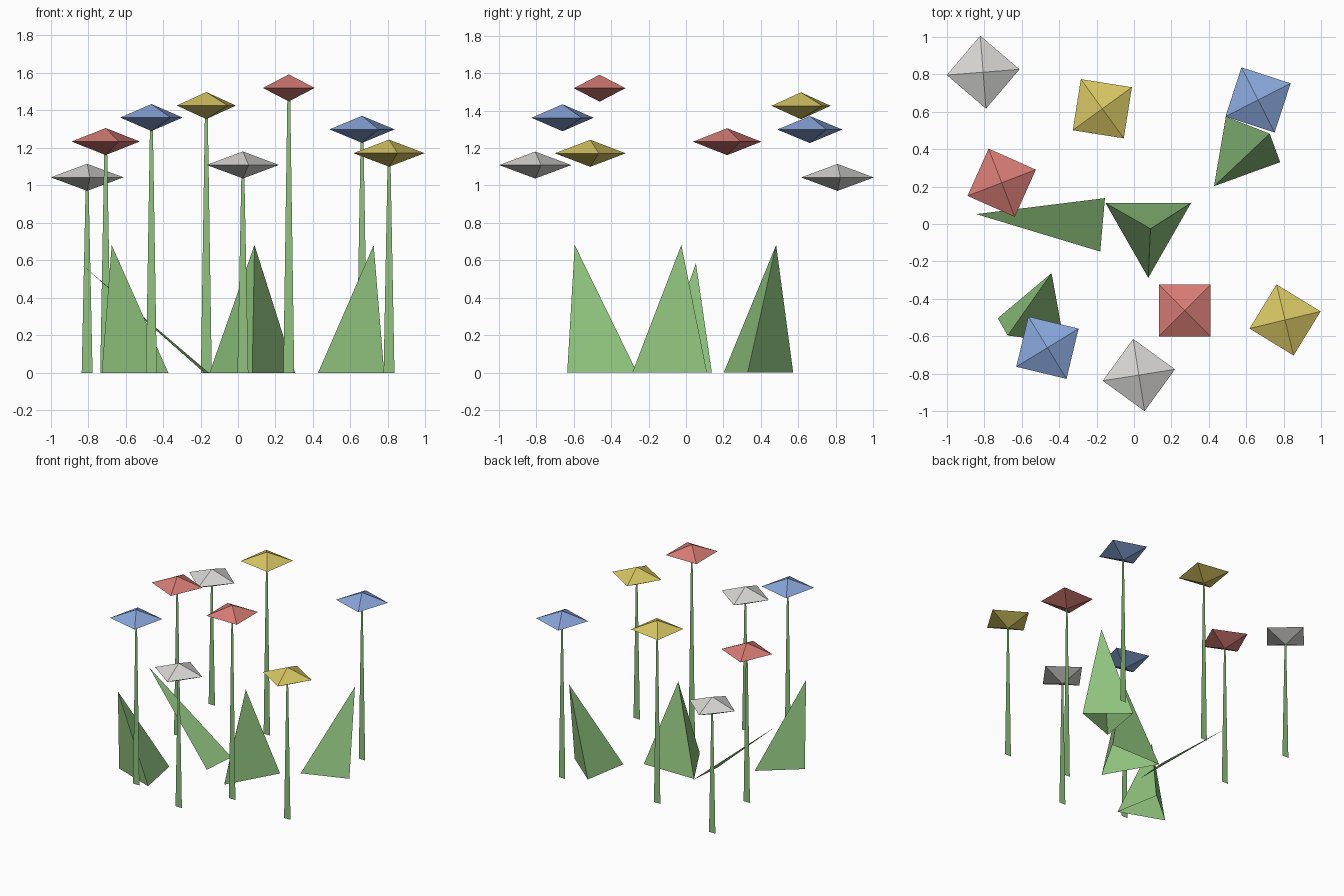
import bpy
from math import cos, sin, radians, pi

if "Cube" in bpy.data.objects:
    bpy.data.objects.remove(bpy.data.objects["Cube"])


def material(name, srgb):
    mat = bpy.data.materials.new(name)
    lin = [((c / 255 + 0.055) / 1.055) ** 2.4 for c in srgb]
    mat.diffuse_color = (*lin, 1)
    mat.use_nodes = True
    mat.node_tree.nodes["Principled BSDF"].inputs["Base Color"].default_value = mat.diffuse_color
    return mat


GREEN = material("leaf green", (144, 196, 126))
RED = material("petal red", (214, 123, 116))
BLUE = material("petal blue", (136, 166, 218))
YELLOW = material("petal yellow", (214, 197, 98))
WHITE = material("petal white", (214, 213, 210))


def add_mesh(name, verts, faces, mat):
    mesh = bpy.data.meshes.new(name)
    mesh.from_pydata(verts, [], faces)
    mesh.materials.append(mat)
    obj = bpy.data.objects.new(name, mesh)
    bpy.context.collection.objects.link(obj)
    return obj


def flower(x, y, z, angle, mat, radius=0.195, half_height=0.072):
    # Flat tapered stem
    add_mesh("stem", [(x - 0.029, y, 0), (x + 0.029, y, 0),
                      (x + 0.007, y, z), (x - 0.007, y, z)], [(0, 1, 2, 3)], GREEN)
    # Squashed eight-sided blossom
    ring = [(x + radius * cos(radians(angle) + k * pi / 2),
             y + radius * sin(radians(angle) + k * pi / 2), z) for k in range(4)]
    verts = ring + [(x, y, z + half_height), (x, y, z - half_height)]
    faces = []
    for k in range(4):
        n = (k + 1) % 4
        faces += [(k, n, 4), (n, k, 5)]
    add_mesh("blossom", verts, faces, mat)


def leaf_clump(base, apex):
    # Three-sided leaning spike, open underneath; base runs counter-clockwise
    verts = [(x, y, 0) for x, y in base] + [apex]
    add_mesh("leaf_clump", verts, [(0, 1, 3), (1, 2, 3), (2, 0, 3)], GREEN)


# Flowers: x, y, blossom height, turn, colour
for spec in [
    (-0.805, 0.81, 1.043, 4.5, WHITE),
    (-0.706, 0.22, 1.234, 21, RED),
    (-0.462, -0.66, 1.362, 31.5, BLUE),
    (-0.169, 0.615, 1.426, 36, YELLOW),
    (0.271, -0.462, 1.52, 45, RED),
    (0.026, -0.806, 1.109, 9, WHITE),
    (0.662, 0.662, 1.299, 27, BLUE),
    (0.806, -0.512, 1.172, 13.5, YELLOW),
]:
    flower(*spec)

# Leaf clumps
leaf_clump([(-0.44, -0.262), (-0.727, -0.503), (-0.372, -0.635)], (-0.674, -0.595, 0.682))
leaf_clump([(0.49, 0.573), (0.427, 0.202), (0.78, 0.33)], (0.724, 0.482, 0.682))
leaf_clump([(-0.152, 0.112), (0.076, -0.287), (0.304, 0.112)], (0.088, -0.025, 0.682))

# Single flat leaning leaf
add_mesh("flat_leaf", [(-0.18, -0.147, 0), (-0.155, 0.138, 0), (-0.842, 0.053, 0.585)],
         [(0, 1, 2)], GREEN)
